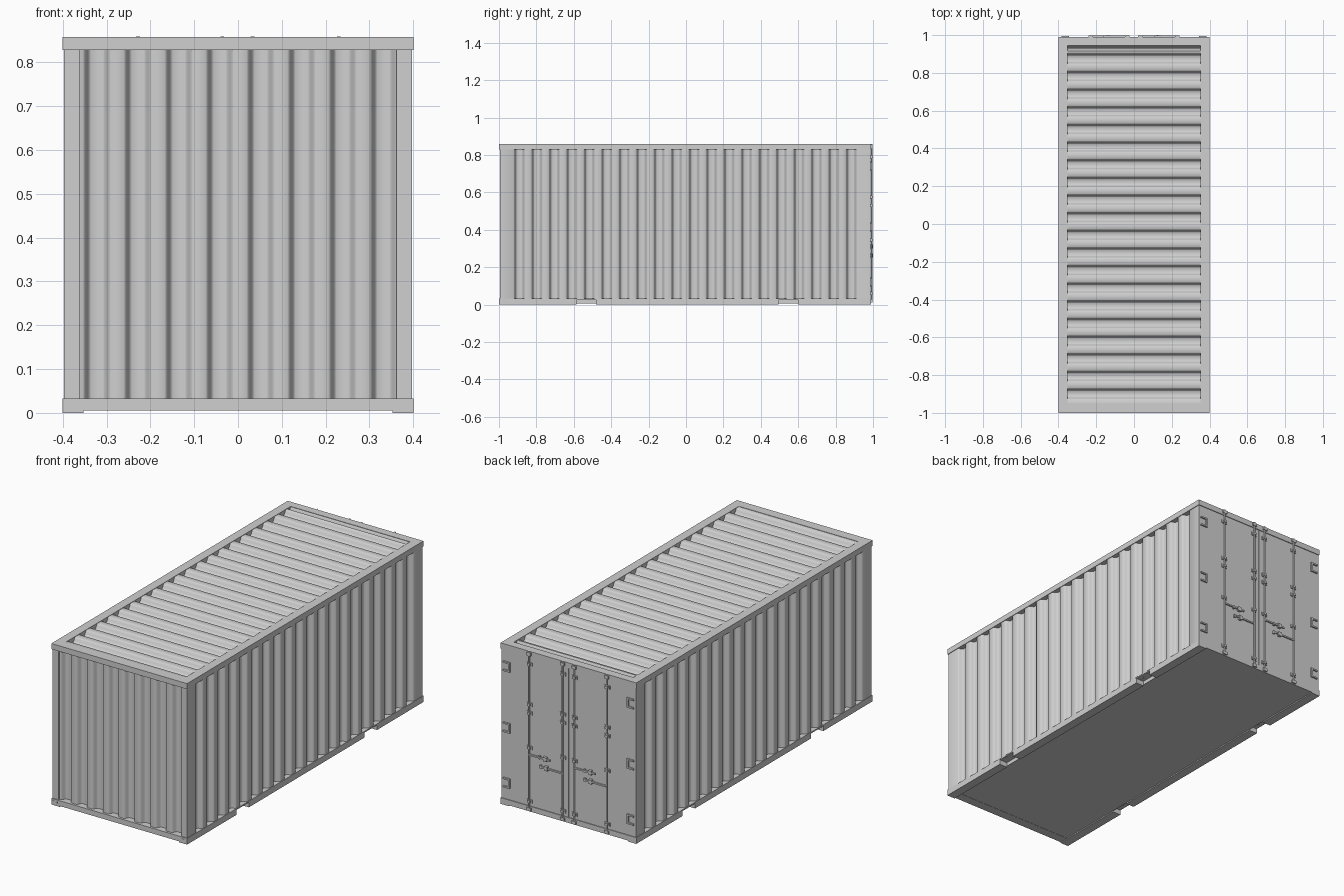
import bpy, bmesh, math
from mathutils import Vector

if "Cube" in bpy.data.objects:
    bpy.data.objects.remove(bpy.data.objects["Cube"])

grey = bpy.data.materials.new("container grey")
grey.diffuse_color = (0.63, 0.63, 0.63, 1)
grey.use_nodes = True
grey.node_tree.nodes["Principled BSDF"].inputs["Base Color"].default_value = grey.diffuse_color


def finish(name, bm, smooth=False):
    me = bpy.data.meshes.new(name)
    bm.to_mesh(me)
    bm.free()
    me.materials.append(grey)
    ob = bpy.data.objects.new(name, me)
    bpy.context.collection.objects.link(ob)
    if smooth:
        bpy.ops.object.select_all(action='DESELECT')
        ob.select_set(True)
        bpy.context.view_layer.objects.active = ob
        bpy.ops.object.shade_smooth_by_angle(angle=math.radians(40))
    return ob


def add_box(bm, x0, x1, y0, y1, z0, z1):
    vs = bmesh.ops.create_cube(bm, size=1)["verts"]
    for v in vs:
        v.co = Vector(((x0 + x1) / 2 + v.co.x * (x1 - x0),
                       (y0 + y1) / 2 + v.co.y * (y1 - y0),
                       (z0 + z1) / 2 + v.co.z * (z1 - z0)))


def boxes(name, dims):
    bm = bmesh.new()
    for d in dims:
        add_box(bm, *d)
    return finish(name, bm)


PITCH, DEPTH, SLOPE = 0.0934, 0.024, 0.018


def corrugated(name, lo, hi, grooves, a, b, place, outward):
    """Sheet with rounded grooves; place(t, depth, s) maps to space, s runs a..b."""
    prof = [(lo, 0)]
    steps = [i / 5 for i in range(6)]
    for start, width in grooves:
        sl = min(SLOPE, width * 0.4)
        prof += [(start + sl * k, DEPTH * k * k * (3 - 2 * k)) for k in steps]
        prof += [(start + width - sl * k, DEPTH * k * k * (3 - 2 * k)) for k in reversed(steps)]
    prof.append((hi, 0))
    bm = bmesh.new()
    rows = [[bm.verts.new(place(t, d, s)) for t, d in prof] for s in (a, b)]
    for i in range(len(prof) - 1):
        bm.faces.new((rows[0][i], rows[0][i + 1], rows[1][i + 1], rows[1][i]))
    bm.normal_update()
    bm.faces.ensure_lookup_table()
    if bm.faces[0].normal.dot(Vector(outward)) < 0:
        bmesh.ops.reverse_faces(bm, faces=bm.faces[:])
    finish(name, bm, True)


# Corrugated walls and roof
side_grooves = [(-0.922 + PITCH * i, 0.062) for i in range(20)]
for sx, nm in ((1, "right_wall"), (-1, "left_wall")):
    corrugated(nm, -0.994, 0.985, side_grooves, 0.025, 0.835,
               lambda t, d, s, sx=sx: (sx * (0.397 - d), t, s), (sx, 0, 0))
corrugated("front_wall", -0.397, 0.397, [(-0.354 + PITCH * i, 0.064) for i in range(8)],
           0.025, 0.835, lambda t, d, s: (t, -0.988 + d, s), (0, -1, 0))
corrugated("roof", -0.96, 0.96, [(-0.947, 0.03)] + [(-0.907 + PITCH * i, 0.062) for i in range(20)],
           -0.355, 0.355, lambda t, d, s: (s, -t, 0.856 - d), (0, 0, 1))

# Corner posts
boxes("corner_posts", [(min(s * .362, s * .3965), max(s * .362, s * .3965), y0, y1, 0.03, 0.83)
                       for s in (-1, 1) for y0, y1 in ((-0.994, -0.96), (0.95, 0.984))])

# Top frame
boxes("top_frame", [(-0.4, -0.352, -1, 0.99, 0.828, 0.858), (0.352, 0.4, -1, 0.99, 0.828, 0.858),
                    (-0.352, 0.352, -1, -0.948, 0.828, 0.858), (-0.352, 0.352, 0.946, 0.99, 0.828, 0.858)])

# Bottom rails with forklift notches, end sills and floor
rails = []
for s in (-1, 1):
    x0, x1 = sorted((s * 0.352, s * 0.4))
    for y0, y1 in ((-1, -0.585), (-0.48, 0.495), (0.6, 0.99)):
        rails.append((x0, x1, y0, y1, 0, 0.033))
    for y0, y1 in ((-0.585, -0.48), (0.495, 0.6)):
        rails.append((x0, x1, y0, y1, 0.026, 0.033))
rails += [(-0.352, 0.352, -1, -0.95, 0.005, 0.033), (-0.352, 0.352, 0.94, 0.99, 0.005, 0.033)]
boxes("bottom_rails", rails)
boxes("floor", [(-0.353, 0.353, -0.96, 0.95, 0.006, 0.03)])

# Corner casting slots on the front sill
boxes("casting_slots", [(c - 0.015, c + 0.015, -1.001, -0.99, 0.015, 0.024) for c in (-0.38, 0.377)])

# Door leaves
boxes("doors", [(-0.396, -0.001, 0.955, 0.986, 0.031, 0.83), (0.001, 0.396, 0.955, 0.986, 0.031, 0.83)])

# Locking rods with cams, guide brackets
RODS = (0.23, 0.033, -0.036, -0.228)
bm = bmesh.new()
for x in RODS:
    vs = bmesh.ops.create_cone(bm, cap_ends=True, segments=10, radius1=0.0045, radius2=0.0045, depth=0.845)["verts"]
    for v in vs:
        v.co += Vector((x, 0.9925, 0.4365))
finish("lock_rods", bm, True)
fit = []
for x in RODS:
    for z in (0.79, 0.575, 0.53, 0.345, 0.06):
        fit.append((x - 0.016, x + 0.016, 0.984, 0.991, z - 0.009, z + 0.009))
        fit.append((x - 0.008, x + 0.008, 0.984, 0.999, z - 0.006, z + 0.006))
    for z in (0.845, 0.018):
        fit.append((x - 0.012, x + 0.012, 0.984, 0.998, z - 0.008, z + 0.008))
boxes("rod_brackets", fit)

# Door handles: upper one swings from the outer rod, lower one from the next
handles = []
for a, b in ((RODS[0], RODS[1]), (RODS[2], RODS[3])):
    for x0, x1, z in ((a - 0.125, a, 0.31), (b, b + 0.125, 0.262)):
        handles.append((x0, x1, 0.991, 0.998, z - 0.004, z + 0.004))
        m = x0 + 0.03 if x1 == a else x1 - 0.03
        handles.append((m - 0.009, m + 0.009, 0.984, 1.0, z - 0.011, z + 0.011))
        handles.append((m + 0.03, m + 0.04, 0.984, 0.996, z - 0.008, z + 0.008))
boxes("door_handles", handles)

# C-shaped hinges on both door edges
hinges = []
for s in (-1, 1):
    for z in (0.12, 0.415, 0.74):
        for p, q, z0, z1 in ((0.345, 0.385, z + 0.018, z + 0.026), (0.345, 0.385, z - 0.026, z - 0.018),
                             (0.345, 0.353, z - 0.026, z + 0.026)):
            x0, x1 = sorted((s * p, s * q))
            hinges.append((x0, x1, 0.984, 0.994, z0, z1))
boxes("door_hinges", hinges)
